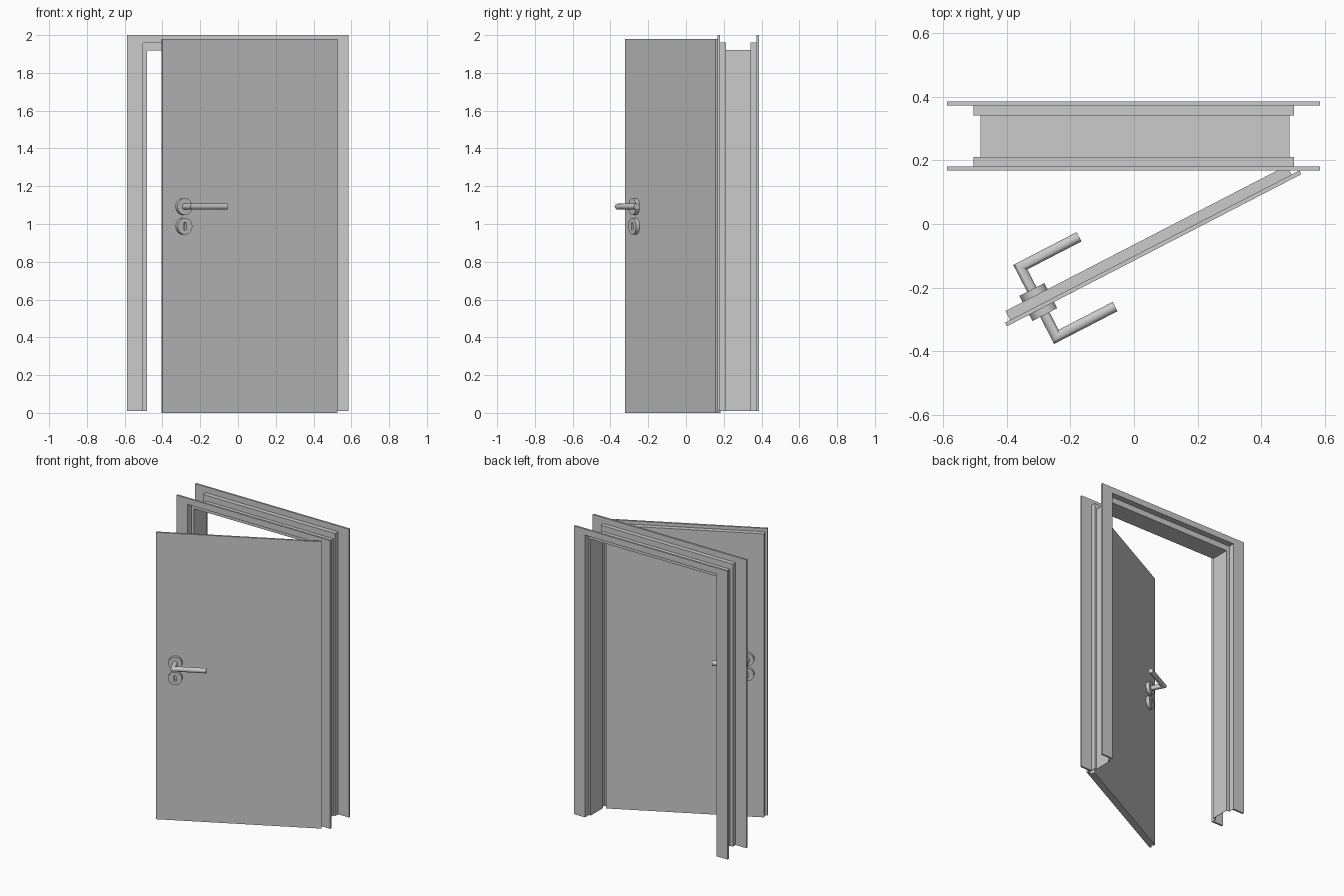
import bpy, bmesh, math
from mathutils import Matrix

if "Cube" in bpy.data.objects:
    bpy.data.objects.remove(bpy.data.objects["Cube"])

# Door local frame: u along the leaf, v through its thickness (front face v = 0)
DOOR = Matrix.Translation((-0.40, -0.322, 0)) @ Matrix.Rotation(math.atan2(0.479, 0.927), 4, 'Z')
N = 32


def loft(name, rings, cyclic=False, smooth=False, matrix=None):
    """Skin a series of equal-length closed rings; cap the ends unless cyclic."""
    bm = bmesh.new()
    vs = [[bm.verts.new(p) for p in ring] for ring in rings]
    pairs = list(zip(vs, vs[1:]))
    if cyclic:
        pairs.append((vs[-1], vs[0]))
    else:
        bm.faces.new(vs[0])
        bm.faces.new(vs[-1])
    for a, b in pairs:
        for i in range(len(a)):
            j = (i + 1) % len(a)
            bm.faces.new((a[i], a[j], b[j], b[i]))
    bmesh.ops.recalc_face_normals(bm, faces=bm.faces)
    mesh = bpy.data.meshes.new(name)
    bm.to_mesh(mesh)
    bm.free()
    ob = bpy.data.objects.new(name, mesh)
    bpy.context.collection.objects.link(ob)
    if matrix:
        ob.matrix_world = matrix
    if smooth:
        bpy.ops.object.select_all(action='DESELECT')
        ob.select_set(True)
        bpy.context.view_layer.objects.active = ob
        bpy.ops.object.shade_smooth_by_angle(angle=math.radians(35))
    return ob


def box(name, u, v, z):
    ring = lambda h: [(u[0], v[0], h), (u[1], v[0], h), (u[1], v[1], h), (u[0], v[1], h)]
    return loft(name, [ring(z[0]), ring(z[1])], matrix=DOOR)


def oval(u, v, z, r, stretch=0.0):
    """Circle in the u-z plane, optionally stretched into an upright slot."""
    pts = []
    for i in range(N):
        a = 2 * math.pi * (i + 0.5) / N
        pts.append((u + r * math.cos(a), v,
                    z + r * math.sin(a) + math.copysign(stretch, math.sin(a))))
    return pts


# Frame: folded sheet profile swept up one jamb, across the head, down the other
CASING, STEP, MID = (-0.588, 0.586, 2.0), (-0.503, 0.501, 1.958), (-0.481, 0.4875, 1.918)
T = 0.002
outer = lambda lv: (lv[0] - T, lv[1] + T, lv[2] + T)
profile = [(CASING, 0.168), (STEP, 0.168), (STEP, 0.209), (MID, 0.209),
           (MID, 0.344), (STEP, 0.344), (STEP, 0.386), (CASING, 0.386),
           (CASING, 0.373), (outer(STEP), 0.373), (outer(STEP), 0.344 - T),
           (outer(MID), 0.344 - T), (outer(MID), 0.209 + T),
           (outer(STEP), 0.209 + T), (outer(STEP), 0.181), (CASING, 0.181)]
loft("door_frame", [
    [(l[0], y, 0.01) for l, y in profile],
    [(l[0], y, l[2]) for l, y in profile],
    [(l[1], y, l[2]) for l, y in profile],
    [(l[1], y, 0.01) for l, y in profile]])

# Rebated door leaf: wide front face and narrower core
box("door_face", (0, 1.043), (0, 0.013), (0, 1.98))
box("door_core", (0.018, 1.015), (0.013, 0.045), (0, 1.957))

# Handle sets on both faces: side is the direction away from the leaf
U, Z_LEVER, Z_KEY, R = 0.123, 1.092, 0.988, 0.0165
for label, face, side in (("front", 0.0, -1), ("back", 0.045, 1)):
    tip = face + side * 0.022
    loft(label + "_lever_rosette",
         [oval(U, face, Z_LEVER, 0.044), oval(U, tip, Z_LEVER, 0.044)],
         smooth=True, matrix=DOOR)

    # Key rosette with a slot through it
    loft(label + "_key_rosette",
         [oval(U, face, Z_KEY, 0.044), oval(U, tip, Z_KEY, 0.044),
          oval(U, tip, Z_KEY, 0.008, 0.013), oval(U, face, Z_KEY, 0.008, 0.013)],
         cyclic=True, smooth=True, matrix=DOOR)

    # Lever: round bar with a mitred right-angle corner
    V = face + side * 0.101
    stem = oval(U, face, Z_LEVER, R)
    mitre = [(u, V - side * (u - U), z) for u, v, z in stem]
    end = [(0.331, v, z) for u, v, z in mitre]
    loft(label + "_lever", [stem, mitre, end], smooth=True, matrix=DOOR)
